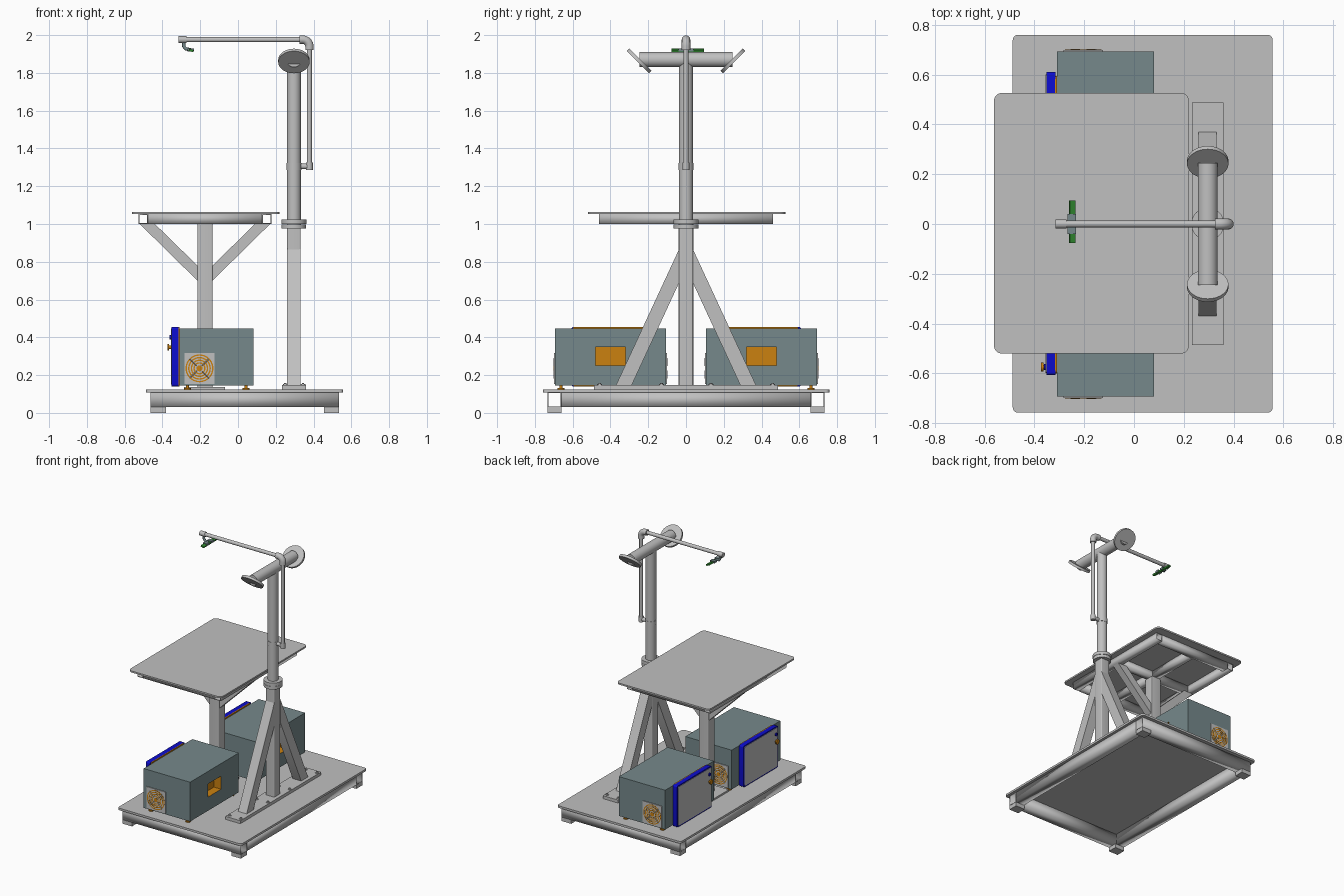
import bpy, bmesh, math
from mathutils import Vector

if "Cube" in bpy.data.objects:
    bpy.data.objects.remove(bpy.data.objects["Cube"])


def material(name, r, g, b):
    m = bpy.data.materials.new(name)
    m.use_nodes = True
    m.diffuse_color = (r, g, b, 1)
    m.node_tree.nodes["Principled BSDF"].inputs["Base Color"].default_value = (r, g, b, 1)
    return m


STEEL = material("light grey steel", 0.53, 0.53, 0.53)
CASE = material("blue grey case", 0.18, 0.25, 0.26)
BLUE = material("strong blue", 0.004, 0.004, 0.62)
ORANGE = material("orange", 0.6, 0.22, 0.005)
GREEN = material("green", 0.03, 0.26, 0.03)
made = []


def finish(name, bm, *mats):
    bmesh.ops.recalc_face_normals(bm, faces=bm.faces)
    me = bpy.data.meshes.new(name)
    bm.to_mesh(me)
    bm.free()
    for m in mats:
        me.materials.append(m)
    ob = bpy.data.objects.new(name, me)
    bpy.context.collection.objects.link(ob)
    made.append(ob)
    return ob


def box_mesh(lo, hi):
    bm = bmesh.new()
    bmesh.ops.create_cube(bm, size=1)
    for v in bm.verts:
        v.co = [(a + b) / 2 + c * (b - a) for a, b, c in zip(lo, hi, v.co)]
    return bm


def box(name, lo, hi, mat=STEEL, radius=0, axis=2):
    """Box between two corners, edges along the axis optionally rounded."""
    bm = box_mesh(lo, hi)
    if radius:
        edges = [e for e in bm.edges if abs((e.verts[0].co - e.verts[1].co).normalized()[axis]) > 0.9]
        bmesh.ops.bevel(bm, geom=edges, offset=radius, segments=5, profile=0.5, affect='EDGES')
    return finish(name, bm, mat)


def tube(name, lo, hi, axis):
    """Hollow square tube, open at both ends of the axis."""
    bm = box_mesh(lo, hi)
    bm.normal_update()
    ends = [f for f in bm.faces if abs(f.normal[axis]) > 0.9]
    bmesh.ops.delete(bm, geom=ends, context='FACES_ONLY')
    ob = finish(name, bm, STEEL)
    mod = ob.modifiers.new("wall", 'SOLIDIFY')
    mod.thickness = 0.007
    mod.offset = -1


def prism(name, points, along, lo, hi, mat=STEEL):
    """Polygon pulled along x or y; points are the other two coordinates."""
    bm = bmesh.new()
    place = (lambda a, z, d: (d, a, z)) if along == 0 else (lambda a, z, d: (a, d, z))
    f = bm.faces.new([bm.verts.new(place(a, z, lo)) for a, z in points])
    new = bmesh.ops.extrude_face_region(bm, geom=[f])["geom"]
    shift = Vector(place(0, 0, hi - lo))
    bmesh.ops.translate(bm, vec=shift, verts=[v for v in new if isinstance(v, bmesh.types.BMVert)])
    return finish(name, bm, mat)


def cyl(name, p, q, r, mat=STEEL, sides=32):
    p, q = Vector(p), Vector(q)
    bm = bmesh.new()
    bmesh.ops.create_cone(bm, cap_ends=True, segments=sides, radius1=r, radius2=r, depth=(q - p).length)
    rot = (q - p).to_track_quat('Z', 'Y')
    for v in bm.verts:
        v.co = rot @ v.co + (p + q) / 2
    return finish(name, bm, mat)


def pipe(name, points, r, mat=STEEL):
    cu = bpy.data.curves.new(name, 'CURVE')
    cu.dimensions = '3D'
    cu.bevel_depth, cu.bevel_resolution, cu.use_fill_caps = r, 5, True
    sp = cu.splines.new('POLY')
    sp.points.add(len(points) - 1)
    for pt, co in zip(sp.points, points):
        pt.co = (*co, 1)
    tmp = bpy.data.objects.new(name + "_path", cu)
    bpy.context.collection.objects.link(tmp)
    bpy.context.view_layer.update()
    me = bpy.data.meshes.new_from_object(tmp.evaluated_get(bpy.context.evaluated_depsgraph_get()))
    bpy.data.objects.remove(tmp)
    bm = bmesh.new()
    bm.from_mesh(me)
    bpy.data.meshes.remove(me)
    for f in bm.faces:
        f.material_index = 0
    return finish(name, bm, mat)


def ring(name, c, r0, r1, depth, mat):
    """Flat annulus facing y."""
    bm = bmesh.new()
    n = 40
    loops = []
    for r, y in ((r0, 0), (r1, 0), (r1, depth), (r0, depth)):
        loops.append([bm.verts.new((c[0] + r * math.cos(t * math.tau / n), c[1] + y,
                                    c[2] + r * math.sin(t * math.tau / n))) for t in range(n)])
    for k in range(4):
        a, b = loops[k], loops[(k + 1) % 4]
        for i in range(n):
            j = (i + 1) % n
            bm.faces.new((a[i], a[j], b[j], b[i]))
    return finish(name, bm, mat)


# Base: deck, open tube frame and feet
box("base_deck", (-0.487, -0.757, 0.109), (0.557, 0.759, 0.125), radius=0.02)
for s in (-1, 1):
    y0, y1 = sorted((s * 0.66, s * 0.732))
    tube("base_side_tube", (-0.462, y0, 0.03), (0.536, y1, 0.109), 0)
    for x0 in (-0.462, 0.456):
        box("base_foot", (x0, y0, 0), (x0 + 0.08, y1, 0.03))
for x0 in (-0.462, 0.464):
    tube("base_cross_tube", (x0, -0.66, 0.03), (x0 + 0.072, 0.66, 0.109), 1)

# Table: top, frame, post and mitred braces
MID = -0.175
box("table_top", (-0.562, -0.52, 1.052), (0.22, 0.526, 1.064), radius=0.03)
for x0 in (-0.527, 0.127):
    tube("table_long_tube", (x0, -0.46, 1.0), (x0 + 0.05, 0.46, 1.052), 1)
for y0 in (-0.46, -0.025, 0.41):
    tube("table_cross_tube", (-0.477, y0, 1.0), (0.127, y0 + 0.05, 1.052), 0)
for y0, y1 in ((-0.41, -0.025), (0.025, 0.41)):
    tube("table_middle_tube", (MID - 0.025, y0, 1.0), (MID + 0.025, y1, 1.052), 1)
box("table_post", (MID - 0.04, -0.04, 0.137), (MID + 0.04, 0.04, 1.0), radius=0.006)
box("table_post_foot", (-0.285, -0.11, 0.125), (-0.07, 0.11, 0.138))
for s in (-1, 1):
    prism("table_brace", [(MID + s * a, z) for a, z in
          ((0.04, 0.70), (0.04, 0.78), (0.265, 1.0), (0.345, 1.0))], 1, -0.028, 0.028)

# Column: foot plate with bolts, square lower part, braces, round upper part
COL = 0.296
box("column_foot", (0.233, -0.486, 0.125), (0.36, 0.488, 0.148))
for x in (0.25, 0.344):
    for y in (-0.457, -0.13, 0.132, 0.459):
        cyl("foot_bolt_washer", (x, y, 0.147), (x, y, 0.152), 0.013, sides=20)
        cyl("foot_bolt", (x, y, 0.15), (x, y, 0.158), 0.007, sides=6)
box("column_lower", (COL - 0.036, -0.037, 0.148), (COL + 0.036, 0.037, 0.98), radius=0.007)
for s in (-1, 1):
    prism("column_brace", [(s * a, z) for a, z in
          ((0.287, 0.148), (0.37, 0.148), (0.036, 0.868), (0.036, 0.69))], 0, COL - 0.036, COL + 0.036)
cyl("column_collar_lower", (COL, 0, 0.975), (COL, 0, 0.998), 0.065)
cyl("column_collar_upper", (COL, 0, 1.0), (COL, 0, 1.025), 0.066)
cyl("column_upper", (COL, 0, 0.99), (COL, 0, 1.87), 0.037)

# Crossbar with tilted end discs
cyl("crossbar", (COL, -0.245, 1.87), (COL, 0.245, 1.87), 0.04)
for s in (-1, 1):
    c, n = Vector((COL, s * 0.248, 1.863)), Vector((0, s, -1)).normalized() * 0.009
    cyl("end_disc", c - n, c + n, 0.083, sides=48)

# Overhead arm
ARM = 0.378
cyl("arm_clamp_ring", (COL, 0, 1.287), (COL, 0, 1.322), 0.039)
cyl("arm_clamp_strut", (COL, 0, 1.305), (ARM, 0, 1.305), 0.014)
cyl("arm_lower_sleeve", (ARM, 0, 1.285), (ARM, 0, 1.325), 0.018)
cyl("arm_upright", (ARM, 0, 1.3), (ARM, 0, 1.94), 0.0135)
cyl("arm_boom", (-0.285, 0, 1.976), (0.34, 0, 1.976), 0.0135)
bend = [(ARM - 0.035 + 0.035 * math.sin(t * math.pi / 16), 0,
         1.941 + 0.035 * math.cos(t * math.pi / 16)) for t in range(9)]
pipe("arm_elbow", [(0.325, 0, 1.976)] + bend + [(ARM, 0, 1.92)], 0.0225)

# Spray head at the end of the boom
cyl("head_fitting", (-0.316, 0, 1.976), (-0.272, 0, 1.976), 0.018)
pipe("head_hook", [(-0.287, 0, 1.97), (-0.287, 0, 1.94), (-0.278, 0, 1.928), (-0.25, 0, 1.922)], 0.009, CASE)
for s in (-1, 1):
    box("head_bracket", (-0.268, s * 0.026 - 0.014, 1.914), (-0.232, s * 0.026 + 0.014, 1.93), CASE)
prism("head_bar", [(-0.262, 1.917), (-0.258, 1.928), (-0.234, 1.92), (-0.238, 1.909)], 1, -0.077, 0.094, GREEN)


def cabinet(cy):
    # Case with a recessed opening in its +x side
    bm = box_mesh((-0.31, cy - 0.293, 0.146), (0.081, cy + 0.293, 0.446))
    bm.normal_update()
    side = max(bm.faces, key=lambda f: f.normal.x)
    bmesh.ops.inset_region(bm, faces=[side], thickness=0.05)
    for v in side.verts:
        v.co.y = cy + math.copysign(0.08, v.co.y - cy)
        v.co.z = 0.3 + math.copysign(0.05, v.co.z - 0.296)
    rim = bmesh.ops.inset_region(bm, faces=[side], thickness=0.001)["faces"]
    bmesh.ops.translate(bm, vec=(-0.06, 0, 0), verts=side.verts)
    for f in rim + [side]:
        f.material_index = 1
    finish("cabinet_case", bm, CASE, ORANGE)

    # Door: gasket, blue body, grey face and knob
    box("door_gasket", (-0.318, cy - 0.2, 0.14), (-0.31, cy + 0.195, 0.455), ORANGE, 0.012, 0)
    box("door_body", (-0.352, cy - 0.207, 0.14), (-0.316, cy + 0.21, 0.455), BLUE, 0.012, 0)
    box("door_face", (-0.355, cy - 0.198, 0.149), (-0.35, cy + 0.2, 0.446), STEEL, 0.01, 0)
    ky = cy - 0.175
    cyl("door_knob_stem", (-0.352, ky, 0.347), (-0.366, ky, 0.347), 0.009, ORANGE, 20)
    cyl("door_knob", (-0.364, ky, 0.347), (-0.374, ky, 0.347), 0.018, ORANGE, 24)
    cyl("door_lock", (-0.352, ky, 0.4), (-0.362, ky, 0.4), 0.012, BLUE, 20)

    # Fan grille on both y sides
    fx, fz = -0.204, 0.236
    for s in (-1, 1):
        y = cy + s * 0.293
        ya, yb = sorted((y, y + s * 0.006))
        box("fan_panel", (fx - 0.08, ya, fz - 0.082), (fx + 0.08, yb, fz + 0.082))
        face = y + s * 0.006
        for r in (0.032, 0.046, 0.06, 0.074):
            ring("fan_ring", (fx, face, fz), r - 0.007, r, s * 0.001, ORANGE)
        cyl("fan_hub", (fx, face, fz), (fx, face + s * 0.0015, fz), 0.016, ORANGE, 24)
        for k in range(4):
            a = math.pi / 4 * (2 * k + 1)
            d = Vector((math.cos(a), 0, math.sin(a)))
            c = Vector((fx, face, fz))
            cyl("fan_spoke", c + d * 0.02, c + d * 0.074, 0.003, STEEL, 8)

    # Levelling feet
    for x in (-0.268, 0.043):
        for dy in (-0.262, 0.262):
            cyl("cabinet_foot", (x, cy + dy, 0.125), (x, cy + dy, 0.133), 0.018, ORANGE, 20)
            cyl("cabinet_foot_stem", (x, cy + dy, 0.13), (x, cy + dy, 0.148), 0.008, ORANGE, 12)


cabinet(-0.4)
cabinet(0.4)

# Smooth round parts while keeping hard edges
bpy.ops.object.select_all(action='DESELECT')
for ob in made:
    ob.select_set(True)
bpy.context.view_layer.objects.active = made[0]
bpy.ops.object.shade_smooth_by_angle(angle=math.radians(35))
